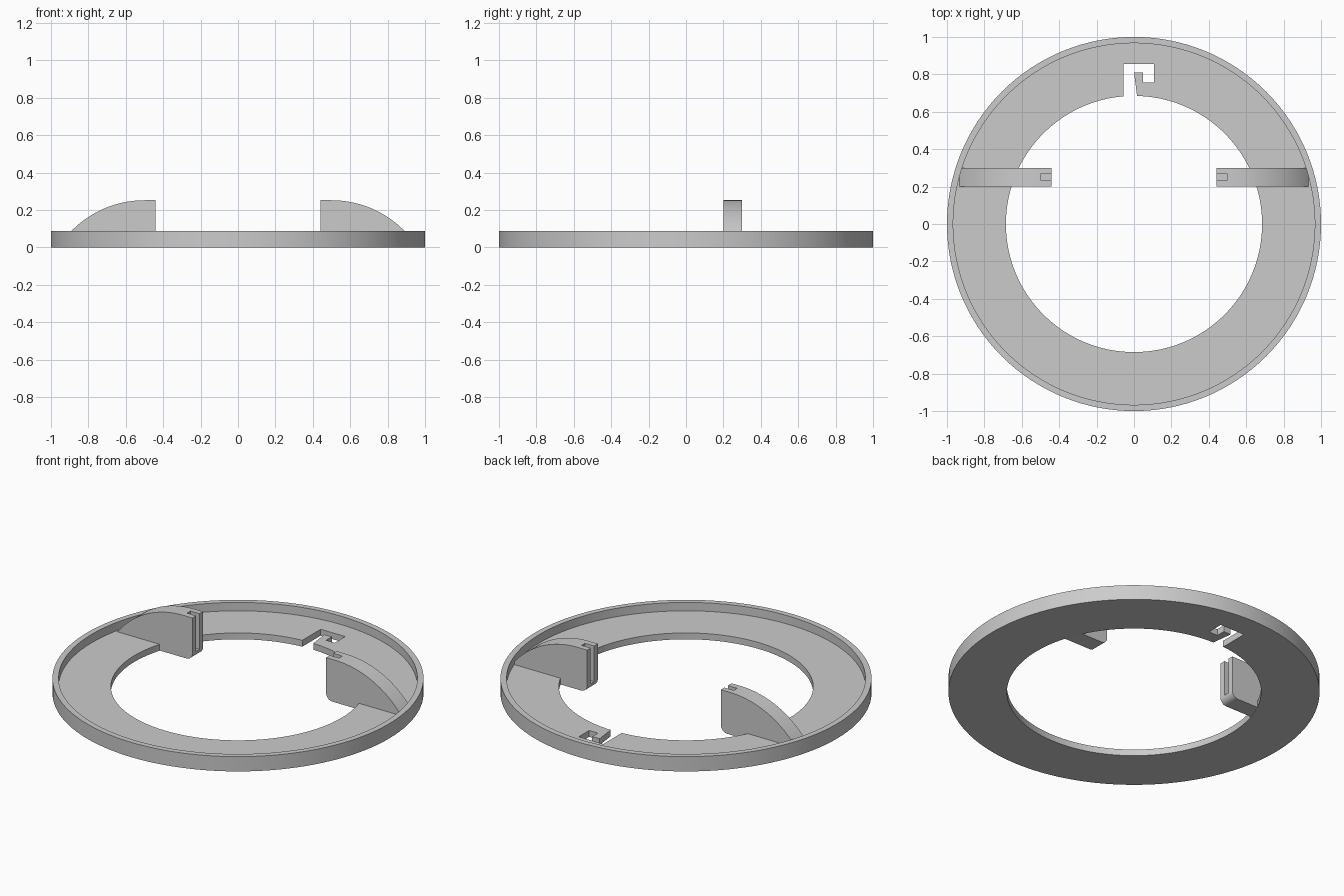
import bpy, bmesh
from math import sin, cos, pi, sqrt

cube = bpy.data.objects.get("Cube")
if cube:
    bpy.data.objects.remove(cube)

grey = bpy.data.materials.new("plain grey")
grey.use_nodes = True
color = (0.6, 0.6, 0.6, 1)
grey.diffuse_color = color
grey.node_tree.nodes["Principled BSDF"].inputs["Base Color"].default_value = color


def make_object(name, bm):
    bmesh.ops.recalc_face_normals(bm, faces=bm.faces)
    mesh = bpy.data.meshes.new(name)
    bm.to_mesh(mesh)
    bm.free()
    mesh.materials.append(grey)
    obj = bpy.data.objects.new(name, mesh)
    bpy.context.collection.objects.link(obj)
    return obj


def prism(name, points, offset):
    """Extrude a closed outline of 3D points along an offset."""
    bm = bmesh.new()
    face = bm.faces.new([bm.verts.new(p) for p in points])
    top = bmesh.ops.extrude_face_region(bm, geom=[face])["geom"]
    bmesh.ops.translate(bm, vec=offset,
                        verts=[v for v in top if isinstance(v, bmesh.types.BMVert)])
    return make_object(name, bm)


def activate(obj):
    bpy.ops.object.select_all(action="DESELECT")
    obj.select_set(True)
    bpy.context.view_layer.objects.active = obj


def cut(obj, cutter):
    cutter.hide_render = True
    mod = obj.modifiers.new("cut", "BOOLEAN")
    mod.operation, mod.solver, mod.object = "DIFFERENCE", "EXACT", cutter
    activate(obj)
    bpy.ops.object.modifier_apply(modifier=mod.name)
    bpy.data.objects.remove(cutter)


def smooth(obj):
    activate(obj)
    bpy.ops.object.shade_smooth_by_angle(angle=pi / 6)


# Flat ring with a raised outer rim, turned from its cross-section
FLOOR, RIM = 0.038, 0.088
section = [(0.685, 0), (1, 0), (1, RIM), (0.967, RIM), (0.967, FLOOR), (0.685, FLOOR)]
bm = bmesh.new()
verts = [bm.verts.new((r, 0, z)) for r, z in section]
edges = [bm.edges.new((verts[i - 1], verts[i])) for i in range(len(verts))]
bmesh.ops.spin(bm, geom=verts + edges, axis=(0, 0, 1), cent=(0, 0, 0),
               angle=2 * pi, steps=128, use_merge=True)
bmesh.ops.remove_doubles(bm, verts=bm.verts, dist=1e-4)
ring = make_object("ring", bm)

# Hook-shaped notch through the back of the ring
hook = [(-0.055, 0.6), (-0.055, 0.855), (0.107, 0.855), (0.107, 0.757),
        (0.049, 0.757), (0.049, 0.811), (0, 0.811), (0.016, 0.689), (0.016, 0.6)]
cut(ring, prism("notch_cutter", [(x, y, -0.1) for x, y in hook], (0, 0, 0.3)))
smooth(ring)

# Fin outline: rounded lower tip corner, upright tip, arched top
TIP, BASE, TOP, ROUND = 0.44, 0.001, 0.252, 0.04
ARCH_X, ARCH_R, END = 0.5, 0.546, 0.94
outline = [(END, BASE)]
for i in range(9):
    a = i / 8 * pi / 2
    outline.append((TIP + ROUND * (1 - sin(a)), BASE + ROUND * (1 - cos(a))))
outline.append((TIP, TOP))
for i in range(25):
    x = ARCH_X + (END - ARCH_X) * i / 24
    outline.append((x, TOP - ARCH_R + sqrt(ARCH_R ** 2 - (x - ARCH_X) ** 2)))

# Mirrored pair of fins, each with a slot down its tip
for name, side in (("left_fin", 1), ("right_fin", -1)):
    fin = prism(name, [(side * x, 0.2, z) for x, z in outline], (0, 0.1, 0))
    slot = [(0.4, 0.04), (0.5, 0.04), (0.5, 0.4), (0.4, 0.4)]
    cut(fin, prism("slot_cutter", [(side * x, 0.235, z) for x, z in slot], (0, 0.032, 0)))
    smooth(fin)
